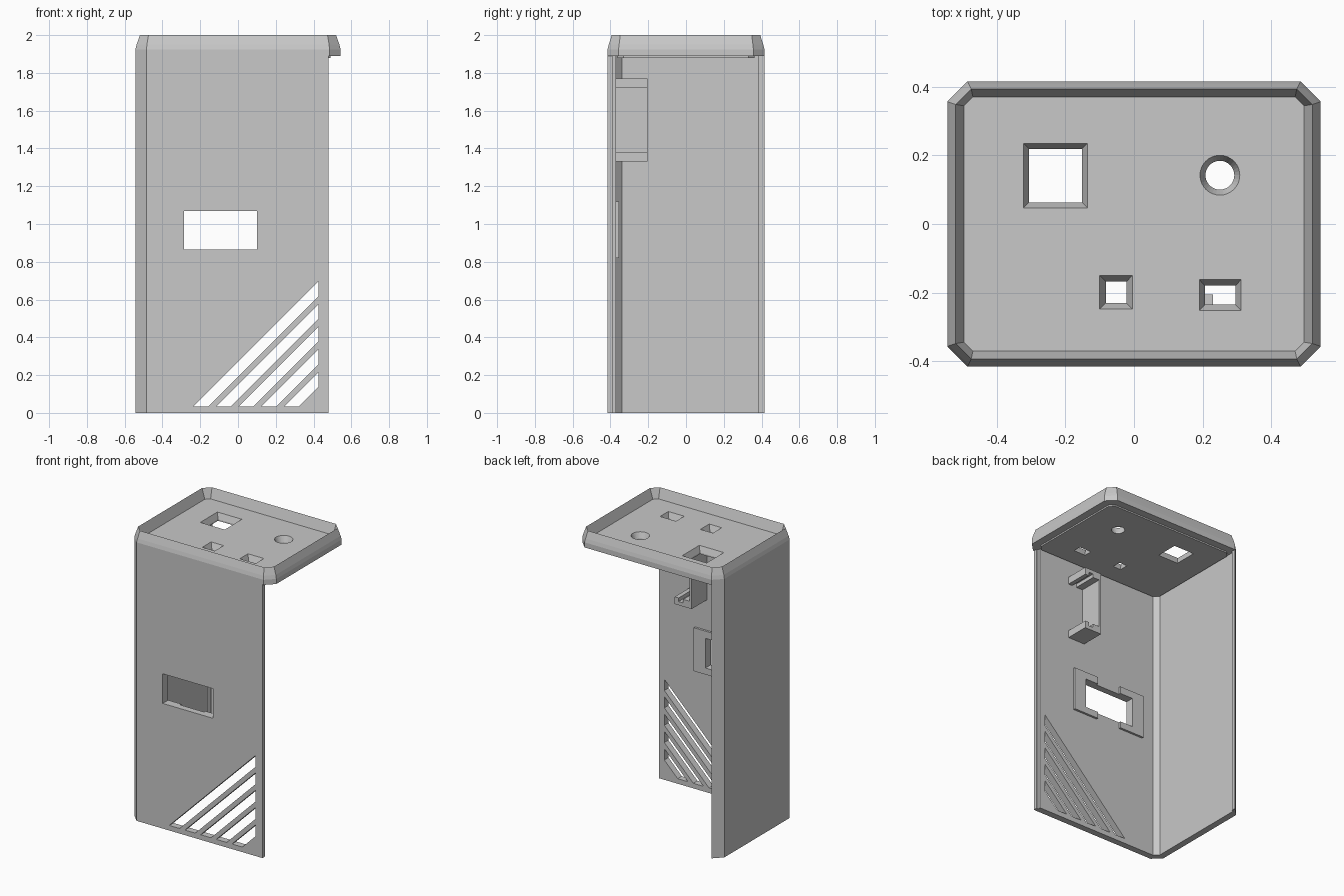
import bpy, bmesh, math

if "Cube" in bpy.data.objects:
    bpy.data.objects.remove(bpy.data.objects["Cube"], do_unlink=True)

grey = bpy.data.materials.new("light grey plastic")
grey.use_nodes = True
colour = (0.58, 0.58, 0.58, 1)
grey.diffuse_color = colour
grey.node_tree.nodes["Principled BSDF"].inputs["Base Color"].default_value = colour


def loft(bm, rings):
    """Closed solid through equal-length rings of 3D points."""
    loops = [[bm.verts.new(p) for p in r] for r in rings]
    n = len(loops[0])
    for a, b in zip(loops, loops[1:]):
        for i in range(n):
            j = (i + 1) % n
            bm.faces.new((a[i], a[j], b[j], b[i]))
    bm.faces.new(loops[0][::-1])
    bm.faces.new(loops[-1])


def prism_z(bm, pts, z0, z1):
    loft(bm, [[(x, y, z) for x, y in pts] for z in (z0, z1)])


def prism_y(bm, pts, y0, y1):
    loft(bm, [[(x, y, z) for x, z in pts] for y in (y0, y1)])


def rect(x0, x1, y0, y1):
    return [(x0, y0), (x1, y0), (x1, y1), (x0, y1)]


def octagon(hx, hy, c):
    return [(-hx + c, -hy), (hx - c, -hy), (hx, -hy + c), (hx, hy - c),
            (hx - c, hy), (-hx + c, hy), (-hx, hy - c), (-hx, -hy + c)]


def circle(x, y, r, n=32):
    return [(x + r * math.cos(i * math.tau / n), y + r * math.sin(i * math.tau / n))
            for i in range(n)]


def make(name, bm):
    bmesh.ops.recalc_face_normals(bm, faces=bm.faces)
    me = bpy.data.meshes.new(name)
    bm.to_mesh(me)
    bm.free()
    ob = bpy.data.objects.new(name, me)
    bpy.context.scene.collection.objects.link(ob)
    me.materials.append(grey)
    return ob


def cut(ob, bm):
    """Subtract the solids in bm and bake the result."""
    cutter = make("cutter", bm)
    cutter.hide_render = True
    mod = ob.modifiers.new("openings", "BOOLEAN")
    mod.operation, mod.solver, mod.object = "DIFFERENCE", "EXACT", cutter
    bpy.context.view_layer.update()
    deps = bpy.context.evaluated_depsgraph_get()
    baked = bpy.data.meshes.new_from_object(ob.evaluated_get(deps))
    ob.modifiers.clear()
    ob.data = baked
    bpy.data.objects.remove(cutter, do_unlink=True)


# Front and side walls: one L section with chamfered corners and stepped ends
HX, HY, C = 0.543, 0.415, 0.058
INNER_X, INNER_Y = -0.498, -0.37
section = [(0.478, -HY), (-HX + C, -HY), (-HX, -HY + C), (-HX, HY - C),
           (-HX + C, HY), (-HX + C, 0.385), (INNER_X, 0.385),
           (INNER_X, -0.338), (-0.466, INNER_Y),
           (0.465, INNER_Y), (0.465, -0.39), (0.478, -0.39)]
bm = bmesh.new()
prism_z(bm, section, 0, 1.89)
walls = make("front_and_side_walls", bm)

# Window and diagonal vents in the front wall
WINDOW = rect(-0.285, 0.10, 0.865, 1.07)
bm = bmesh.new()
prism_y(bm, WINDOW, -0.6, -0.3)
right, low, gap = 0.425, 0.035, 0.078
for i in range(5):
    top = 0.27 - 0.12 * i
    prism_y(bm, [(low - top, low), (low - top + gap, low),
                 (right, right + top - gap), (right, right + top)], -0.6, -0.3)
cut(walls, bm)

# Lid: tray with a chamfered rim and a shallow step underneath
rings = [(0.49, 0.362, 0.03, 1.88), (0.49, 0.362, 0.03, 1.89), (HX, HY, C, 1.89),
         (HX, HY, C, 1.925), (0.537, 0.409, 0.055, 1.95),
         (0.519, 0.393, 0.045, 2.0), (0.495, 0.37, 0.026, 1.93)]
bm = bmesh.new()
loft(bm, [[(x, y, z) for x, y in octagon(hx, hy, c)] for hx, hy, c, z in rings])
lid = make("lid", bm)

# Countersunk openings in the lid, given as wide and narrow outlines
openings = [
    (rect(-0.322, -0.135, 0.047, 0.235), rect(-0.306, -0.151, 0.063, 0.219)),
    (rect(-0.10, -0.005, -0.247, -0.15), rect(-0.082, -0.022, -0.23, -0.168)),
    (rect(0.19, 0.312, -0.252, -0.162), rect(0.206, 0.296, -0.235, -0.179)),
    (circle(0.25, 0.142, 0.058), circle(0.25, 0.142, 0.042)),
]
bm = bmesh.new()
for wide, narrow in openings:
    loft(bm, [[(x, y, z) for x, y in pts]
              for pts, z in ((narrow, 1.85), (narrow, 1.89), (wide, 1.93), (wide, 1.97))])
cut(lid, bm)

# Raised pads on the inside at both ends of the window
bm = bmesh.new()
for x0, x1 in ((0.0, 0.19), (-0.375, -0.185)):
    prism_y(bm, rect(x0, x1, 0.82, 1.12), INNER_Y - 0.005, -0.355)
pads = make("window_pads", bm)
bm = bmesh.new()
prism_y(bm, WINDOW, -0.6, -0.3)
cut(pads, bm)

# Inner bracket: a back plate with a grooved flange above and below
bracket = [(0.10, 1.33), (0.23, 1.33), (0.23, 1.38), (0.20, 1.38), (0.20, 1.355),
           (0.165, 1.355), (0.165, 1.38), (0.115, 1.38)]
mirrored = [(x, 3.10 - z) for x, z in reversed(bracket)]
bm = bmesh.new()
prism_y(bm, bracket + mirrored, INNER_Y - 0.005, -0.205)
make("inner_bracket", bm)
